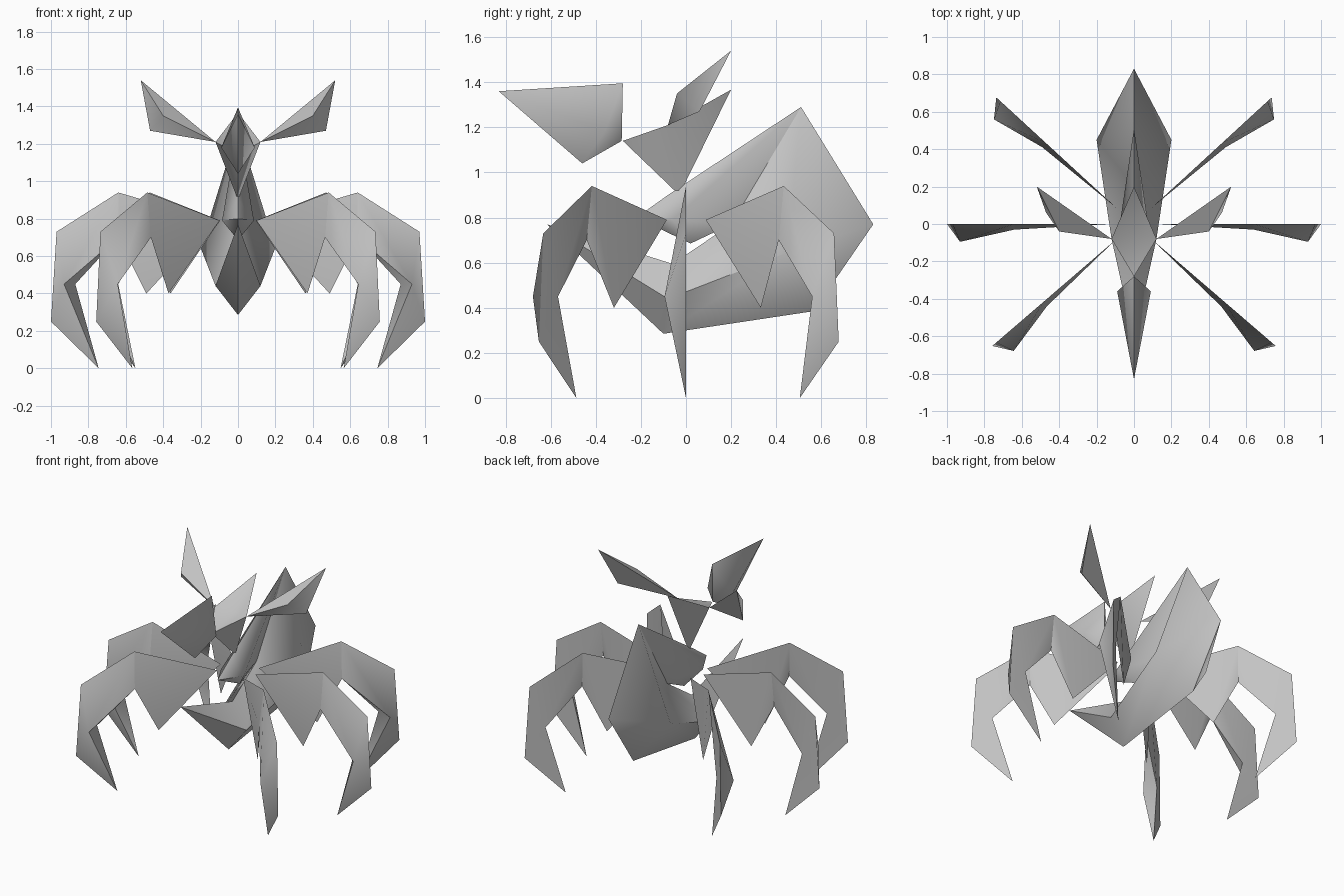
import bpy
import bmesh
from math import radians
from mathutils import Matrix, Vector

cube = bpy.data.objects.get("Cube")
if cube:
    bpy.data.objects.remove(cube, do_unlink=True)

GREY = (0.55, 0.55, 0.55, 1.0)
grey = bpy.data.materials.new("plain grey")
grey.use_nodes = True
grey.diffuse_color = GREY
grey.node_tree.nodes["Principled BSDF"].inputs["Base Color"].default_value = GREY


def build(name, points, faces, turn=0.0):
    """Make one half from named points, turn it about z, then mirror it in x."""
    bm = bmesh.new()
    spin = Matrix.Rotation(radians(turn), 3, "Z")
    verts = {key: bm.verts.new(spin @ Vector(co)) for key, co in points.items()}
    for face in faces:
        bm.faces.new([verts[key] for key in face.split()])
    geometry = bm.verts[:] + bm.edges[:] + bm.faces[:]
    bmesh.ops.mirror(bm, geom=geometry, axis="X", merge_dist=0.0005)
    bmesh.ops.remove_doubles(bm, verts=bm.verts[:], dist=0.0005)
    bmesh.ops.recalc_face_normals(bm, faces=bm.faces[:])
    mesh = bpy.data.meshes.new(name)
    bm.to_mesh(mesh)
    bm.free()
    mesh.materials.append(grey)
    obj = bpy.data.objects.new(name, mesh)
    bpy.context.collection.objects.link(obj)
    bpy.ops.object.select_all(action="DESELECT")
    obj.select_set(True)
    bpy.context.view_layer.objects.active = obj
    bpy.ops.object.shade_smooth_by_angle(angle=radians(60))
    return obj


def spindle(name, profile, side):
    """Fan a closed centre profile of (y, z) pairs out to one point on each side."""
    points = {f"p{i}": (0, y, z) for i, (y, z) in enumerate(profile)}
    points["side"] = side
    count = len(profile)
    faces = [f"p{i} p{(i + 1) % count} side" for i in range(count)]
    return build(name, points, faces)


# Snout and head
spindle("snout", [(-0.83, 1.36), (-0.28, 1.395), (-0.285, 1.14), (-0.46, 1.04)],
        (0.09, -0.36, 1.18))
spindle("head", [(-0.28, 1.14), (-0.04, 1.19), (0.2, 1.367), (-0.03, 0.9)],
        (0.12, -0.08, 1.21))

# Pair of swept ears
build("ears", {
    "root": (0.12, -0.08, 1.21),
    "corner": (0.47, 0.06, 1.27),
    "tip": (0.52, 0.2, 1.54),
    "ridge": (0.4, -0.04, 1.35),
}, ["root corner ridge", "corner tip ridge", "tip root ridge", "root tip corner"])

# Body: pointed abdomen with an upper neck arm and a lower keel arm
build("body", {
    "peak": (0, 0.51, 1.29),
    "tail": (0, 0.83, 0.77),
    "heel": (0, 0.565, 0.385),
    "flank": (0.2, 0.45, 0.645),
    "crotch": (0, 0.2, 0.77),
    "neck_top": (0, -0.08, 0.9),
    "neck_tip": (0, -0.22, 0.8),
    "neck_side": (0.085, -0.06, 0.79),
    "neck_base": (0, 0.02, 0.685),
    "keel_tip": (0, -0.616, 0.77),
    "keel_top": (0, -0.06, 0.595),
    "keel_side": (0.12, -0.08, 0.44),
    "keel_base": (0, -0.1, 0.285),
}, [
    "peak neck_top neck_side", "neck_top neck_tip neck_side",
    "neck_tip neck_base neck_side", "neck_base crotch neck_side",
    "crotch peak neck_side", "peak crotch flank",
    "crotch keel_top keel_side flank", "keel_top keel_tip keel_side",
    "keel_tip keel_base keel_side", "keel_base heel flank keel_side",
    "heel tail flank", "tail peak flank",
])

# Three pairs of bladed legs, the same shape turned about the centre
LEG_POINTS = {
    "root": (0.13, 0, 0.79),
    "spike": (0.49, 0, 0.4),
    "knee": (0.64, -0.03, 0.7),
    "shoulder": (0.64, 0, 0.94),
    "elbow": (0.97, 0, 0.73),
    "ankle": (1.0, 0, 0.25),
    "foot": (0.745, 0, 0),
    "hollow": (0.87, 0, 0.45),
    "rim": (0.93, -0.095, 0.45),
}
LEG_FACES = [
    "root spike knee", "root knee shoulder", "shoulder knee rim", "shoulder rim elbow",
    "knee hollow rim", "hollow foot rim", "foot ankle rim", "ankle elbow rim",
    "root shoulder spike", "shoulder knee spike", "shoulder elbow hollow",
    "shoulder hollow knee", "elbow ankle hollow", "ankle foot hollow",
]
for position, turn in (("front", -40.7), ("middle", 0), ("rear", 42.6)):
    faces = [f for f in LEG_FACES if f not in ("root knee shoulder", "shoulder knee spike")]
    faces += ["root knee shoulder", "shoulder knee spike"]
    build(f"{position}_legs", LEG_POINTS, faces, turn)
